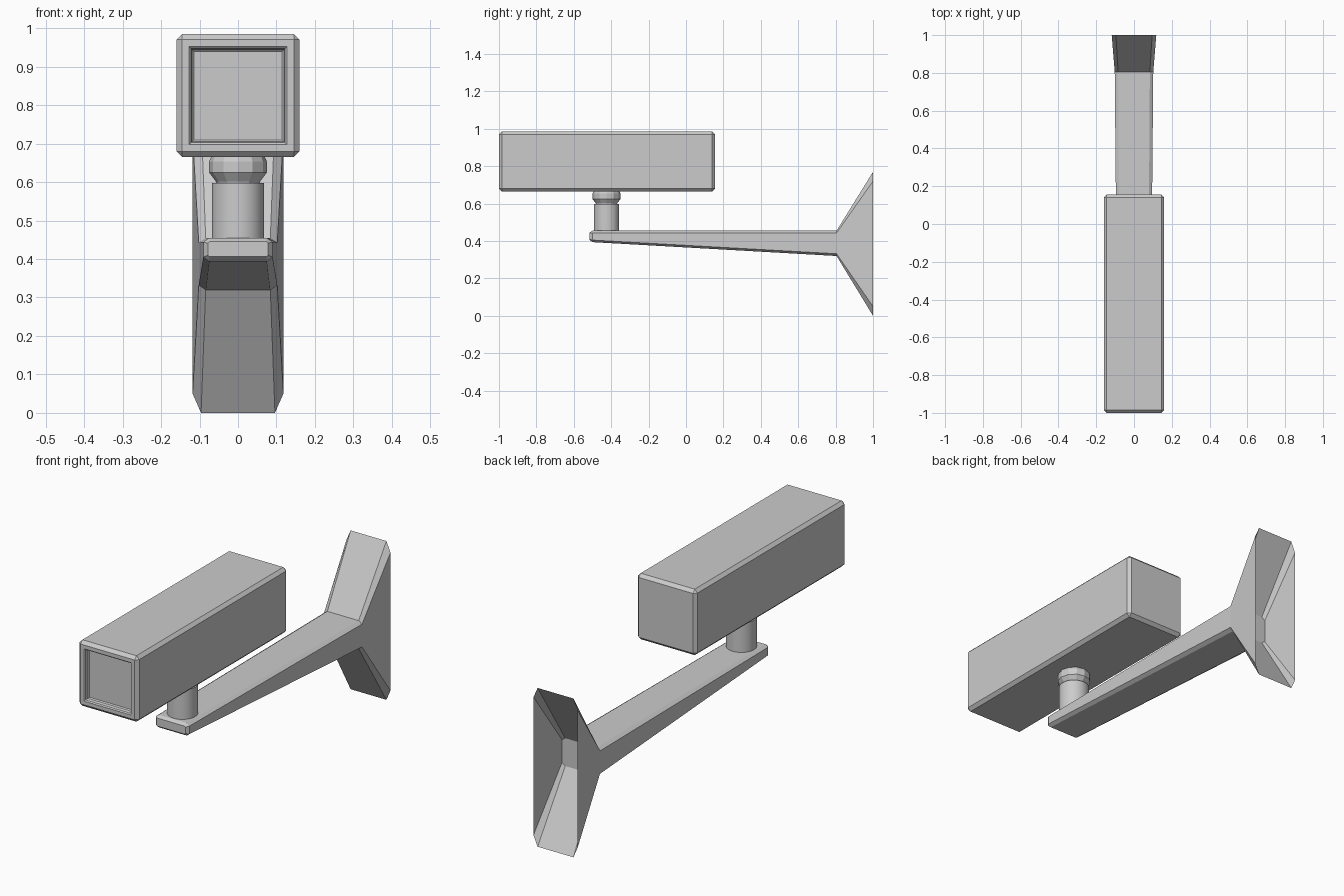
import bpy, bmesh, math
from mathutils import Matrix

old = bpy.data.objects.get("Cube")
if old:
    bpy.data.objects.remove(old, do_unlink=True)

grey = bpy.data.materials.new("light_grey")
grey.use_nodes = True
colour = (0.6, 0.6, 0.6, 1)
grey.diffuse_color = colour
grey.node_tree.nodes["Principled BSDF"].inputs["Base Color"].default_value = colour


def finish(bm, name):
    mesh = bpy.data.meshes.new(name)
    bm.to_mesh(mesh)
    bm.free()
    mesh.materials.append(grey)
    obj = bpy.data.objects.new(name, mesh)
    bpy.context.collection.objects.link(obj)
    return obj


def bridge(bm, a, b):
    n = len(a)
    for i in range(n):
        bm.faces.new((a[i], a[(i + 1) % n], b[(i + 1) % n], b[i]))


# Camera housing: chamfered box with a stepped recess for the window
bm = bmesh.new()
bmesh.ops.create_cube(bm, size=1, matrix=Matrix.Translation((0, -0.4225, 0.825))
                      @ Matrix.Diagonal((0.32, 1.155, 0.32, 1)))
bmesh.ops.bevel(bm, geom=bm.edges[:], offset=0.015, segments=1, affect='EDGES')
bm.normal_update()
window = min(bm.faces, key=lambda f: f.calc_center_median().y)
for thickness, depth in ((0.018, 0), (0.005, -0.005), (0.002, -0.016), (0.005, -0.005)):
    bmesh.ops.inset_region(bm, faces=[window], thickness=thickness, depth=depth,
                           use_even_offset=True)
finish(bm, "camera_housing")


# Bracket: tapering chamfered arm flaring into a hollow wall mount
def section(bm, y, half_w, low, high, cut_x, cut_z):
    right = [(half_w - cut_x, low), (half_w, low + cut_z),
             (half_w, high - cut_z), (half_w - cut_x, high)]
    points = right + [(-x, z) for x, z in reversed(right)]
    return [bm.verts.new((x, y, z)) for x, z in points]


bm = bmesh.new()
rings = [section(bm, *s) for s in (
    (-0.515, 0.078, 0.406, 0.445, 0.004, 0.004),
    (-0.500, 0.090, 0.394, 0.455, 0.015, 0.011),
    (0.805, 0.102, 0.320, 0.455, 0.018, 0.012),
    (1.000, 0.118, 0.000, 0.770, 0.022, 0.050))]
bm.faces.new(rings[0])
for a, b in zip(rings, rings[1:]):
    bridge(bm, b, a)
bm.faces.new(list(reversed(rings[2])))
finish(bm, "arm_and_wall_mount")


# Turned parts between the arm and the housing
def turned(name, profile, sides):
    bm = bmesh.new()
    loops = [[bm.verts.new((r * math.cos(t), r * math.sin(t) - 0.425, z))
              for t in (math.tau * i / sides for i in range(sides))]
             for r, z in profile]
    for a, b in zip(loops, loops[1:]):
        bridge(bm, a, b)
    bm.faces.new(list(reversed(loops[0])))
    bm.faces.new(loops[-1])
    return finish(bm, name)


post = turned("swivel_post", ((0.068, 0.45), (0.068, 0.598)), 32)
turned("swivel_ball", ((0.054, 0.59), (0.058, 0.602), (0.075, 0.625),
                       (0.075, 0.653), (0.066, 0.675)), 12)

bpy.ops.object.select_all(action='DESELECT')
post.select_set(True)
bpy.context.view_layer.objects.active = post
bpy.ops.object.shade_smooth_by_angle(angle=math.radians(30))
